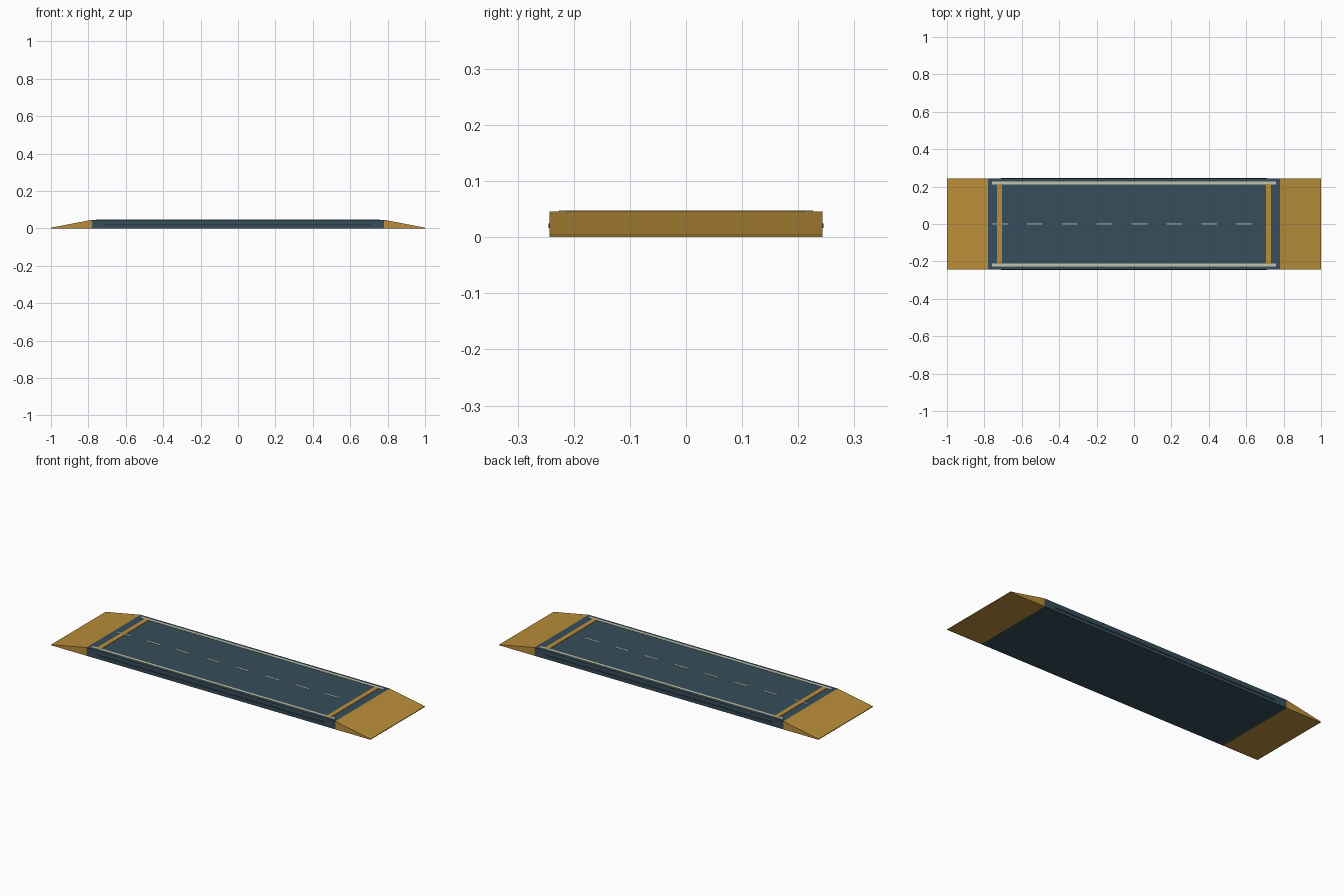
import bpy
import bmesh

cube = bpy.data.objects.get("Cube")
if cube:
    bpy.data.objects.remove(cube, do_unlink=True)


def material(name, rgb):
    m = bpy.data.materials.new(name)
    m.use_nodes = True
    color = (*rgb, 1)
    m.diffuse_color = color
    m.node_tree.nodes["Principled BSDF"].inputs["Base Color"].default_value = color
    return m


SLATE = material("slate blue", (0.037, 0.076, 0.105))
DARK = material("dark slate", (0.022, 0.045, 0.06))
AMBER = material("amber", (0.49, 0.27, 0.042))
CREAM = material("cream paint", (0.56, 0.56, 0.42))


def prism(name, profile, half_width, mat, y=0):
    """Extrude an x-z outline along y."""
    bm = bmesh.new()
    face = bm.faces.new([bm.verts.new((x, y - half_width, z)) for x, z in profile])
    out = bmesh.ops.extrude_face_region(bm, geom=[face])
    verts = [v for v in out["geom"] if isinstance(v, bmesh.types.BMVert)]
    bmesh.ops.translate(bm, verts=verts, vec=(0, 2 * half_width, 0))
    bmesh.ops.recalc_face_normals(bm, faces=bm.faces)
    mesh = bpy.data.meshes.new(name)
    bm.to_mesh(mesh)
    bm.free()
    mesh.materials.append(mat)
    obj = bpy.data.objects.new(name, mesh)
    bpy.context.collection.objects.link(obj)
    return obj


def box(name, x, y, z, mat):
    """Box from (low, high) ranges on each axis."""
    outline = [(x[0], z[0]), (x[1], z[0]), (x[1], z[1]), (x[0], z[1])]
    return prism(name, outline, (y[1] - y[0]) / 2, mat, (y[0] + y[1]) / 2)


DECK_X, DECK_Y, DECK_Z = 0.78, 0.243, 0.046
PAINT = (DECK_Z - 0.001, DECK_Z + 0.0015)

# Deck
box("deck", (-DECK_X, DECK_X), (-DECK_Y, DECK_Y), (0, DECK_Z), SLATE)

for side, s in (("left", 1), ("right", -1)):
    # End ramps with a thin blunt lip
    prism(side + "_ramp", [(s * DECK_X, 0), (s, 0), (s, 0.004), (s * DECK_X, DECK_Z)],
          DECK_Y, AMBER)
    # Stop bars across the deck
    c = s * 0.72
    box(side + "_stop_bar", (c - 0.0135, c + 0.0135), (-0.213, 0.213),
        (PAINT[0], PAINT[1] + 0.0004), AMBER)

for side, s in (("front", -1), ("back", 1)):
    # Painted edge lines
    c = s * 0.219
    box(side + "_edge_line", (-0.76, 0.76), (c - 0.0075, c + 0.0075), PAINT, CREAM)
    # Slim rub rails on the long sides
    c = s * DECK_Y
    box(side + "_rub_rail", (-0.71, 0.71), (c - 0.002, c + 0.002), (0.016, 0.024), DARK)

# Dashed centre line
for i in range(8):
    c = -0.717 + i * 0.1865
    box(f"centre_dash_{i + 1}", (c - 0.042, c + 0.042), (-0.004, 0.004), PAINT, CREAM)
